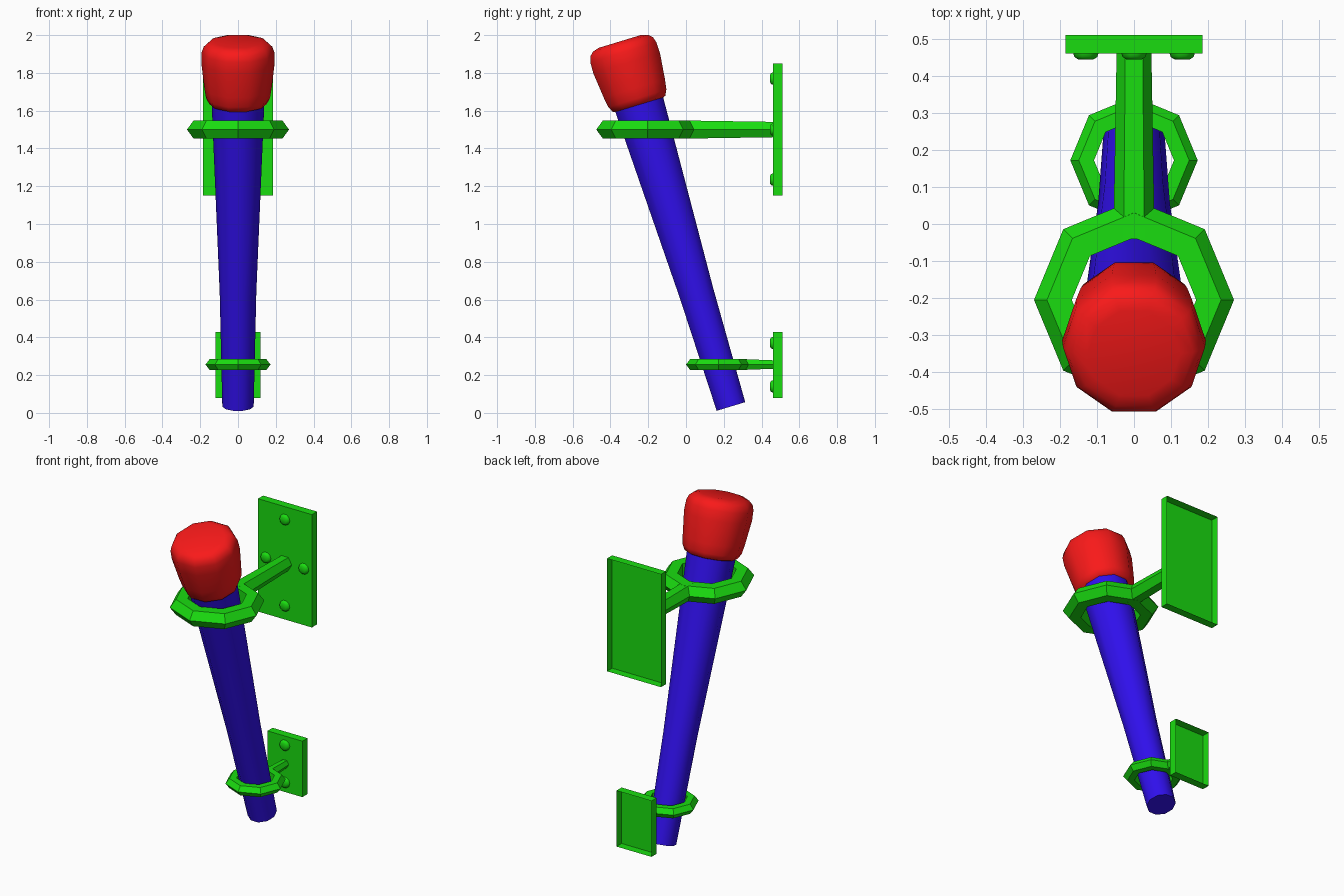
import bpy, bmesh
from math import cos, sin, pi, radians
from mathutils import Matrix

if "Cube" in bpy.data.objects:
    bpy.data.objects.remove(bpy.data.objects["Cube"])


def material(name, rgb):
    m = bpy.data.materials.new(name)
    m.diffuse_color = (*rgb, 1)
    m.use_nodes = True
    m.node_tree.nodes["Principled BSDF"].inputs["Base Color"].default_value = m.diffuse_color
    return m


RED = material("red", (0.95, 0.01, 0.01))
BLUE = material("blue", (0.03, 0.005, 0.85))
GREEN = material("green", (0.01, 0.72, 0.005))


def finish(bm, name, mat, matrix, smooth=None):
    mesh = bpy.data.meshes.new(name)
    bm.transform(matrix)
    bm.to_mesh(mesh)
    bm.free()
    mesh.materials.append(mat)
    ob = bpy.data.objects.new(name, mesh)
    bpy.context.collection.objects.link(ob)
    if smooth:
        bpy.ops.object.select_all(action='DESELECT')
        ob.select_set(True)
        bpy.context.view_layer.objects.active = ob
        bpy.ops.object.shade_smooth_by_angle(angle=radians(smooth))
    return ob


def lathe(name, profile, sides, mat, matrix, caps=(True, True), ring=False, smooth=None):
    """Revolve (radius, height) points around local z; ring closes the profile."""
    bm = bmesh.new()
    rows = [[bm.verts.new((r * cos(2 * pi * i / sides), r * sin(2 * pi * i / sides), h))
             for i in range(sides)] for r, h in profile]
    pairs = list(zip(rows, rows[1:])) + ([(rows[-1], rows[0])] if ring else [])
    for a, b in pairs:
        for i in range(sides):
            j = (i + 1) % sides
            bm.faces.new((a[i], a[j], b[j], b[i]))
    if not ring:
        if caps[0]:
            bm.faces.new(rows[0][::-1])
        if caps[1]:
            bm.faces.new(rows[-1])
    return finish(bm, name, mat, matrix, smooth)


# Tilted shaft and flame cap share one axis
axis = Matrix.Translation((0, 0.238, 0.034)) @ Matrix.Rotation(radians(16.9), 4, 'X')
lathe("shaft", [(0.083, 0), (0.097, 0.63), (0.14, 1.69)], 10, BLUE, axis, smooth=40)
lathe("flame_cap", [(0.125, 1.665), (0.153, 1.675), (0.169, 1.705), (0.178, 1.76),
                    (0.194, 1.90), (0.192, 1.96), (0.182, 1.99), (0.160, 2.01), (0.125, 2.02)],
      10, RED, axis, smooth=60)

WALL = 0.46


def bracket(prefix, z, ring_y, radii, half_h, arm_r, plate, bolts):
    outer, ridge, inner = radii
    # Octagonal holding ring
    lathe(prefix + "_ring", [(outer, 0), (ridge, half_h), (inner, half_h),
                             (inner, -half_h), (ridge, -half_h)], 8, GREEN,
          Matrix.Translation((0, ring_y, z)), ring=True)
    # Six-sided tapered arm running to the wall plate
    start = ring_y + inner - 0.004
    lathe(prefix + "_arm", [(arm_r[0], 0), (arm_r[1], WALL - start)], 6, GREEN,
          Matrix.Translation((0, start, z)) @ Matrix.Rotation(-pi / 2, 4, 'X'),
          caps=(True, False))
    # Wall plate, open at the back
    half_w, z0, z1 = plate
    bm = bmesh.new()
    bmesh.ops.create_cube(bm, size=1)
    back = [f for f in bm.faces if f.normal.y > 0.9]
    bmesh.ops.delete(bm, geom=back, context='FACES_ONLY')
    finish(bm, prefix + "_plate", GREEN, Matrix.Translation((0, WALL + 0.025, (z0 + z1) / 2))
           @ Matrix.Diagonal((2 * half_w, 0.05, z1 - z0, 1)))
    # Domed bolts
    for i, (x, bz) in enumerate(bolts):
        lathe(f"{prefix}_bolt_{i + 1}", [(0.034, 0), (0.031, 0.009), (0.02, 0.016)], 10, GREEN,
              Matrix.Translation((x, WALL, bz)) @ Matrix.Rotation(pi / 2, 4, 'X'),
              caps=(False, True), smooth=50)


bracket("upper", 1.5, -0.205, (0.27, 0.235, 0.168), 0.048, (0.056, 0.047),
        (0.185, 1.15, 1.85), [(0, 1.77), (0, 1.235), (-0.13, 1.5), (0.13, 1.5)])
bracket("lower", 0.256, 0.172, (0.172, 0.149, 0.108), 0.03, (0.034, 0.026),
        (0.12, 0.08, 0.427), [(0, 0.37), (0, 0.14)])
